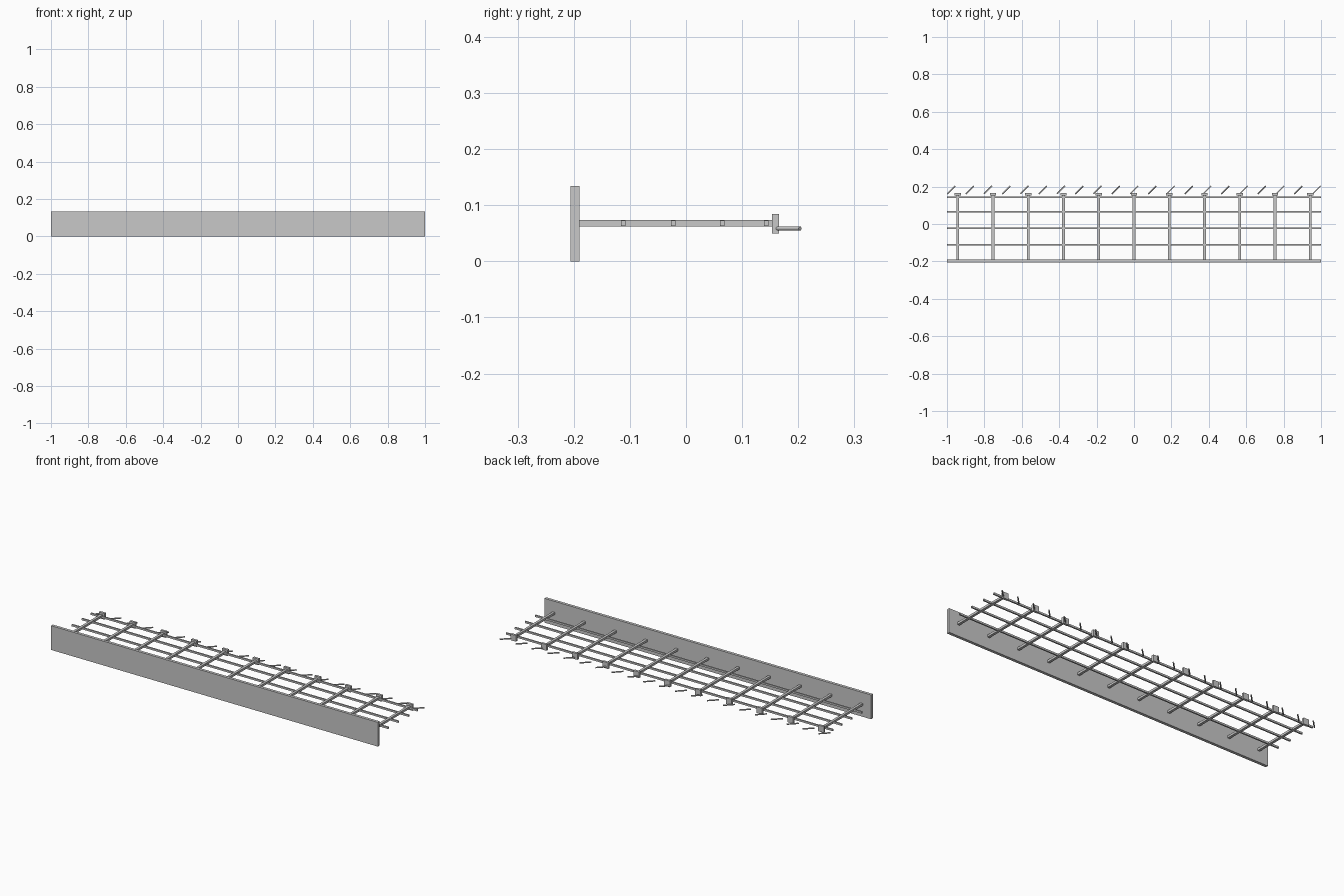
import bpy, math
from mathutils import Matrix, Vector

if "Cube" in bpy.data.objects:
    bpy.data.objects.remove(bpy.data.objects["Cube"])

steel = bpy.data.materials.new("light steel grey")
steel.diffuse_color = (0.58, 0.58, 0.58, 1)
steel.use_nodes = True
steel.node_tree.nodes["Principled BSDF"].inputs["Base Color"].default_value = steel.diffuse_color


def finish(obj, name):
    obj.name = name
    obj.data.materials.append(steel)
    return obj


def box(name, x0, x1, y0, y1, z0, z1):
    bpy.ops.mesh.primitive_cube_add(size=1)
    obj = bpy.context.object
    obj.data.transform(Matrix.Translation(((x0 + x1) / 2, (y0 + y1) / 2, (z0 + z1) / 2))
                       @ Matrix.Diagonal((x1 - x0, y1 - y0, z1 - z0, 1)))
    return finish(obj, name)


def pin(name, x, y, z, radius, length):
    # horizontal round bar turned 45 degrees in plan
    bpy.ops.mesh.primitive_cylinder_add(vertices=16, radius=radius, depth=length)
    obj = bpy.context.object
    turn = Vector((1, 1, 0)).to_track_quat('Z', 'Y').to_matrix().to_4x4()
    obj.data.transform(Matrix.Translation((x, y, z)) @ turn)
    bpy.ops.object.shade_smooth_by_angle(angle=math.radians(40))
    return finish(obj, name)


# Long front fascia board
box("front_board", -1, 1, -0.206, -0.190, 0, 0.134)

# Cross arms with end plates
for i in range(11):
    x = (i - 5) * 0.1885
    box("cross_arm", x - 0.007, x + 0.007, -0.190, 0.153, 0.062, 0.074)
    box("end_plate", x - 0.017, x + 0.017, 0.153, 0.166, 0.050, 0.084)

# Long rails running through the arms
for y in (-0.112, -0.023, 0.065, 0.143):
    box("long_rail", -1, 1, y - 0.004, y + 0.004, 0.0625, 0.0725)

# Angled pins along the back edge
for i in range(21):
    pin("angled_pin", (i - 10) * 0.0976, 0.182, 0.0585, 0.0036, 0.0605)
